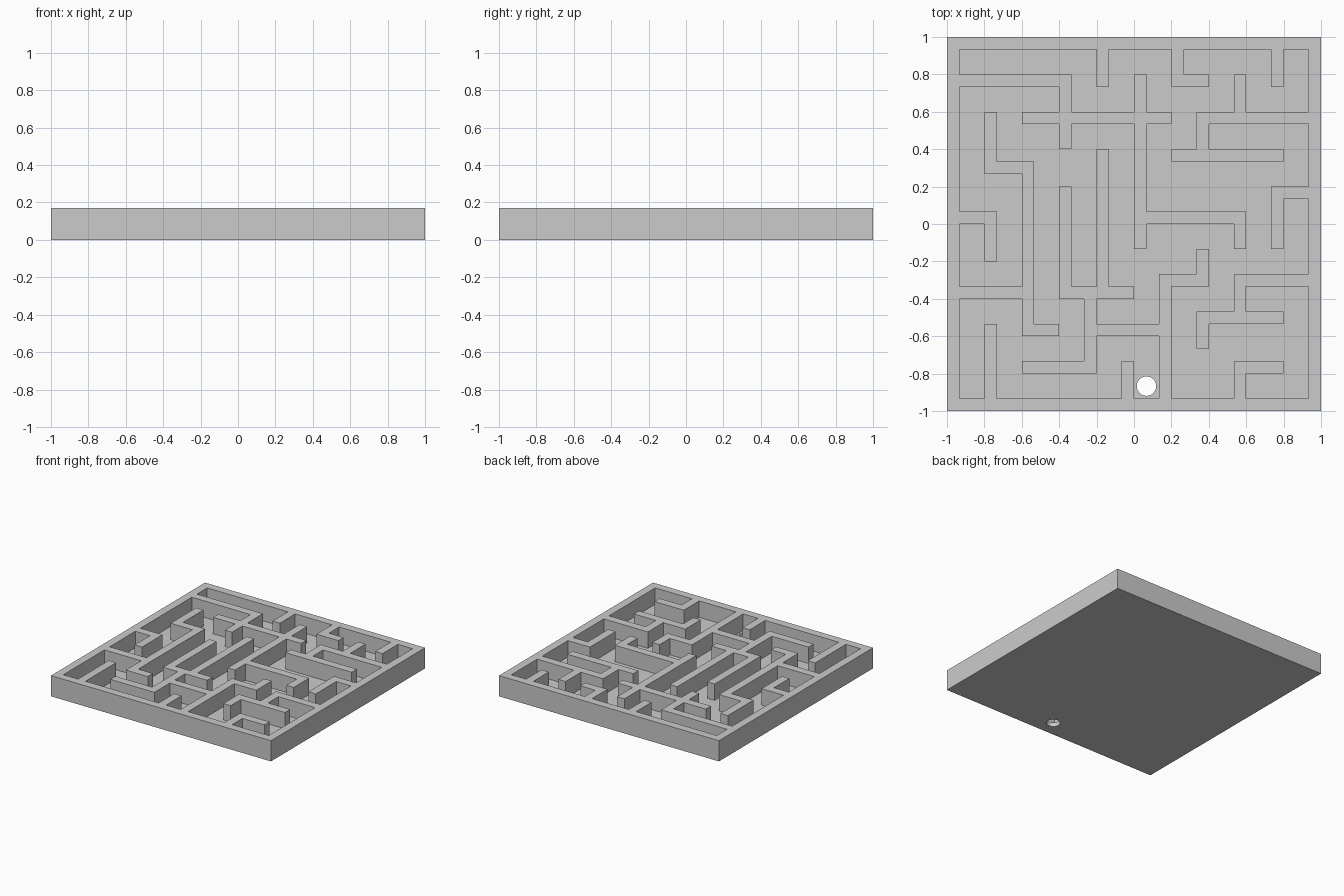
import bpy, bmesh
from mathutils import Matrix

if "Cube" in bpy.data.objects:
    bpy.data.objects.remove(bpy.data.objects["Cube"])

N = 30                 # the board is a 30 x 30 grid of wall-width cells
U = 2 / N
FLOOR, HEIGHT = 0.035, 0.17

# Wall centre lines as (column, row) cells, row 0 at the back
rim = [[(0, 0), (29, 0), (29, 29), (0, 29), (0, 0)]]
back_walls = [
    [(12, 0), (12, 3)], [(18, 0), (18, 3), (20, 3)], [(26, 0), (26, 3)]]
right_walls = [
    [(29, 6), (20, 6), (20, 9)], [(23, 6), (23, 3)], [(18, 9), (26, 9)],
    [(29, 12), (26, 12), (26, 16)],
    [(29, 19), (23, 19), (23, 22)], [(26, 22), (20, 22), (20, 24)]]
front_walls = [
    [(23, 29), (23, 26), (26, 26)], [(14, 29), (14, 26)], [(3, 29), (3, 23)],
    [(17, 29), (17, 19), (20, 19), (20, 17)], [(17, 23), (11, 23)],
    [(11, 20), (11, 26), (6, 26)], [(14, 20), (9, 20), (9, 12)],
    [(12, 20), (12, 9)]]
left_walls = [
    [(0, 20), (6, 20)], [(3, 6), (3, 10), (6, 10), (6, 23), (8, 23)],
    [(0, 14), (3, 14), (3, 17)], [(0, 3), (9, 3), (9, 8)],
    [(6, 6), (17, 6)], [(15, 3), (15, 16)], [(15, 14), (23, 14), (23, 16)]]


def wall_cells(paths):
    """All grid cells covered by the axis-aligned paths."""
    cells = set()
    for path in paths:
        for (a, b), (c, d) in zip(path, path[1:]):
            for i in range(min(a, c), max(a, c) + 1):
                for j in range(min(b, d), max(b, d) + 1):
                    cells.add((i, j))
    return cells


def raise_faces(bm, faces, dz, keep=False):
    """Extrude faces upwards and return the raised faces."""
    out = bmesh.ops.extrude_face_region(bm, geom=faces, use_keep_orig=keep)["geom"]
    verts = [g for g in out if isinstance(g, bmesh.types.BMVert)]
    bmesh.ops.translate(bm, verts=verts, vec=(0, 0, dz))
    return [g for g in out if isinstance(g, bmesh.types.BMFace)]


def add_object(name, bm):
    me = bpy.data.meshes.new(name)
    bm.to_mesh(me)
    bm.free()
    ob = bpy.data.objects.new(name, me)
    bpy.context.collection.objects.link(ob)
    return ob


# Base slab, then walls raised from its cells
cells = wall_cells(rim + back_walls + right_walls + front_walls + left_walls)
bm = bmesh.new()
bmesh.ops.create_grid(bm, x_segments=N, y_segments=N, size=1)
top = raise_faces(bm, bm.faces[:], FLOOR, keep=True)
walls = []
for f in top:
    c = f.calc_center_median()
    if f.normal.z and (int((c.x + 1) / U), int((1 - c.y) / U)) in cells and c.z > FLOOR * 0.9:
        walls.append(f)
raise_faces(bm, walls, HEIGHT - FLOOR)
bmesh.ops.recalc_face_normals(bm, faces=bm.faces[:])
bmesh.ops.dissolve_limit(bm, angle_limit=0.01, verts=bm.verts[:], edges=bm.edges[:])
bmesh.ops.recalc_face_normals(bm, faces=bm.faces[:])
board = add_object("maze_board", bm)

# Round exit hole through the floor
bm = bmesh.new()
bmesh.ops.create_cone(bm, cap_ends=True, segments=32, radius1=0.052, radius2=0.052,
                      depth=0.2, matrix=Matrix.Translation((0.0667, -0.8667, 0)))
cutter = add_object("exit_hole_cutter", bm)
cutter.hide_render = True
mod = board.modifiers.new("exit_hole", "BOOLEAN")
mod.operation = "DIFFERENCE"
mod.solver = "EXACT"
mod.object = cutter
bpy.context.view_layer.objects.active = board
board.select_set(True)
bpy.ops.object.modifier_apply(modifier=mod.name)
bpy.data.objects.remove(cutter)
